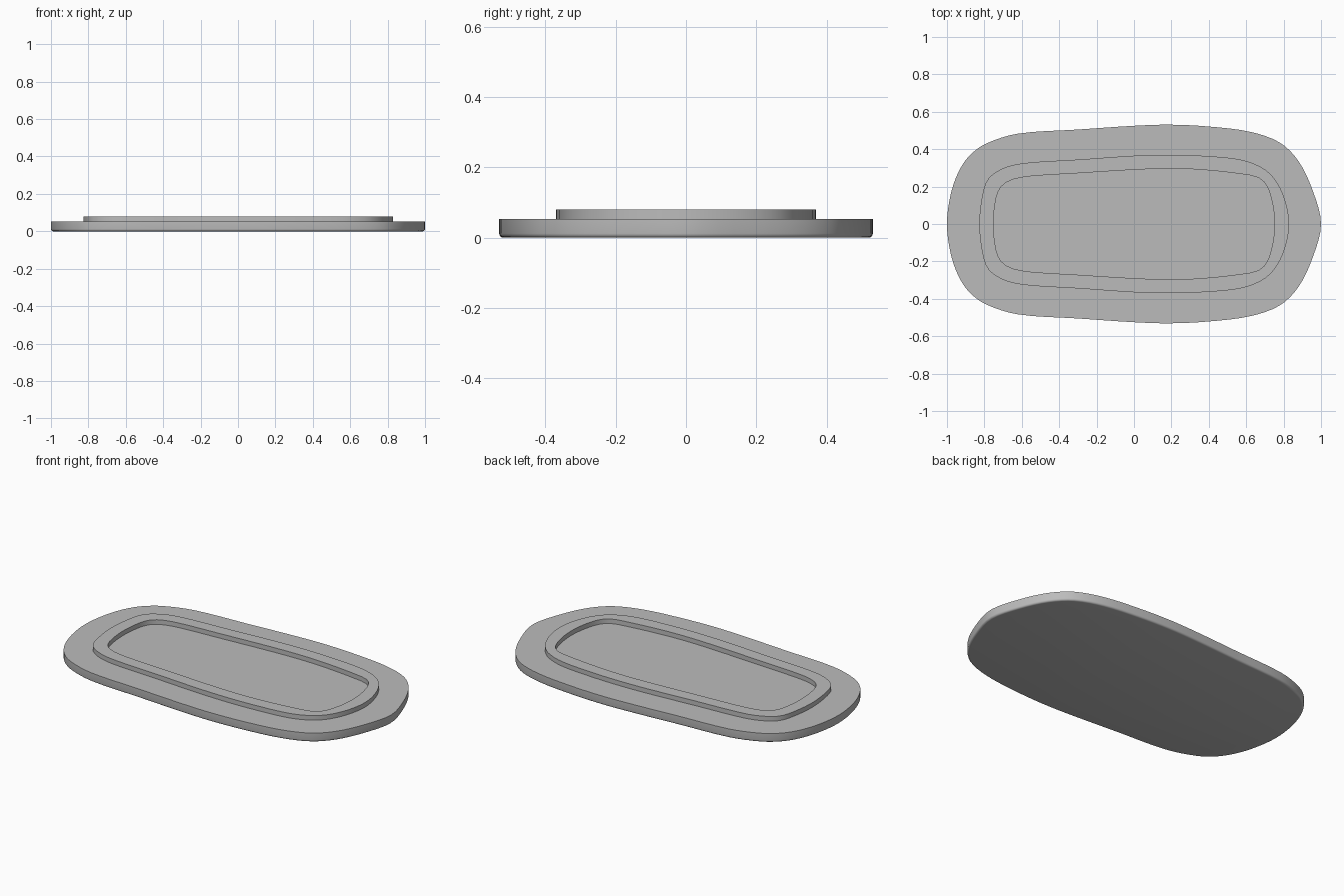
import bpy
import bmesh
import math
from mathutils import Vector

if "Cube" in bpy.data.objects:
    bpy.data.objects.remove(bpy.data.objects["Cube"], do_unlink=True)

grey = bpy.data.materials.new("plain grey")
grey.use_nodes = True
grey.diffuse_color = (0.5, 0.5, 0.5, 1)
grey.node_tree.nodes["Principled BSDF"].inputs["Base Color"].default_value = (0.5, 0.5, 0.5, 1)

BASE_TOP, RIM_TOP, ROUND = 0.053, 0.08, 0.012

# Half outlines from the -x tip to the +x tip; the other half is mirrored
EDGE = [(-1, 0), (-.982, .15), (-.94, .275), (-.88, .365), (-.79, .43), (-.62, .483),
        (-.3, .505), (0, .525), (.19, .531), (.4, .521), (.62, .493), (.78, .435),
        (.88, .335), (.955, .18), (1, 0)]
RIM_OUTER = [(-.827, 0), (-.815, .13), (-.785, .235), (-.717, .29), (-.61, .323),
             (-.29, .345), (0, .365), (.19, .37), (.36, .365), (.567, .345),
             (.684, .302), (.755, .237), (.807, .13), (.829, 0)]
RIM_INNER = [(-.752, 0), (-.737, .14), (-.71, .2), (-.663, .233), (-.567, .254),
             (-.29, .272), (0, .29), (.19, .296), (.36, .29), (.567, .268),
             (.675, .243), (.725, .17), (.752, 0)]


def outline(half, steps=4):
    """Mirror a half outline and smooth it with a closed spline."""
    pts = [Vector(p) for p in half]
    pts += [Vector((p.x, -p.y)) for p in reversed(pts[1:-1])]
    n, result = len(pts), []
    for i in range(n):
        a, b, c, d = (pts[(i + k) % n] for k in (-1, 0, 1, 2))
        # Tangents scaled by chord length keep uneven spacing smooth
        chord = (c - b).length
        m0 = (c - a) * chord / ((b - a).length + chord)
        m1 = (d - b) * chord / ((d - c).length + chord)
        for s in range(steps):
            t = s / steps
            result.append(b * (2*t**3 - 3*t**2 + 1) + m0 * (t**3 - 2*t**2 + t)
                          + c * (3*t**2 - 2*t**3) + m1 * (t**3 - t**2))
    return result


def inset(points, amount):
    """Move a closed outline inwards along its normals."""
    result = []
    for i, p in enumerate(points):
        along = (points[(i + 1) % len(points)] - points[i - 1]).normalized()
        result.append(p + Vector((along.y, -along.x)) * amount)
    return result


def loft(name, sections, capped):
    """Skin stacked (outline, height) sections, capped or joined in a loop."""
    bm = bmesh.new()
    loops = [[bm.verts.new((p.x, p.y, z)) for p in pts] for pts, z in sections]
    pairs = list(zip(loops, loops[1:]))
    if not capped:
        pairs.append((loops[-1], loops[0]))
    for low, high in pairs:
        for i in range(len(low)):
            j = (i + 1) % len(low)
            k, m = i % len(high), j % len(high)
            bm.faces.new((low[i], low[j], high[m], high[k]))
    if capped:
        bm.faces.new(loops[0])
        bm.faces.new(loops[-1])
    bmesh.ops.recalc_face_normals(bm, faces=bm.faces)
    mesh = bpy.data.meshes.new(name)
    bm.to_mesh(mesh)
    bm.free()
    mesh.materials.append(grey)
    obj = bpy.data.objects.new(name, mesh)
    bpy.context.collection.objects.link(obj)
    bpy.ops.object.select_all(action="DESELECT")
    obj.select_set(True)
    bpy.context.view_layer.objects.active = obj
    bpy.ops.object.shade_smooth_by_angle(angle=math.radians(35))
    return obj


# Base plate with a rounded lower edge
edge = outline(EDGE)
sections = []
for step in range(5):
    a = step / 4 * math.pi / 2
    sections.append((inset(edge, ROUND * (1 - math.sin(a))), ROUND * (1 - math.cos(a))))
sections.append((edge, BASE_TOP))
loft("base_plate", sections, True)

# Raised rim: each wall is skinned separately, joined by a flat bridged top
outer, inner = outline(RIM_OUTER), outline(RIM_INNER)


def resample(points, count):
    """Sample an outline by direction from the centre, so loops pair up."""
    angles = [math.atan2(p.y, p.x) for p in points]
    order = sorted(range(len(points)), key=lambda i: angles[i])
    ring = [(angles[i], points[i]) for i in order]
    ring = [(ring[-1][0] - math.tau, ring[-1][1])] + ring + [(ring[0][0] + math.tau, ring[0][1])]
    result = []
    for s in range(count):
        target = -math.pi + math.tau * s / count
        for (a0, p0), (a1, p1) in zip(ring, ring[1:]):
            if a0 <= target < a1:
                result.append(p0.lerp(p1, (target - a0) / (a1 - a0)))
                break
    return result


outer, inner = resample(outer, 160), resample(inner, 160)
loft("raised_rim", [(outer, BASE_TOP), (outer, RIM_TOP), (inner, RIM_TOP), (inner, BASE_TOP)], False)
